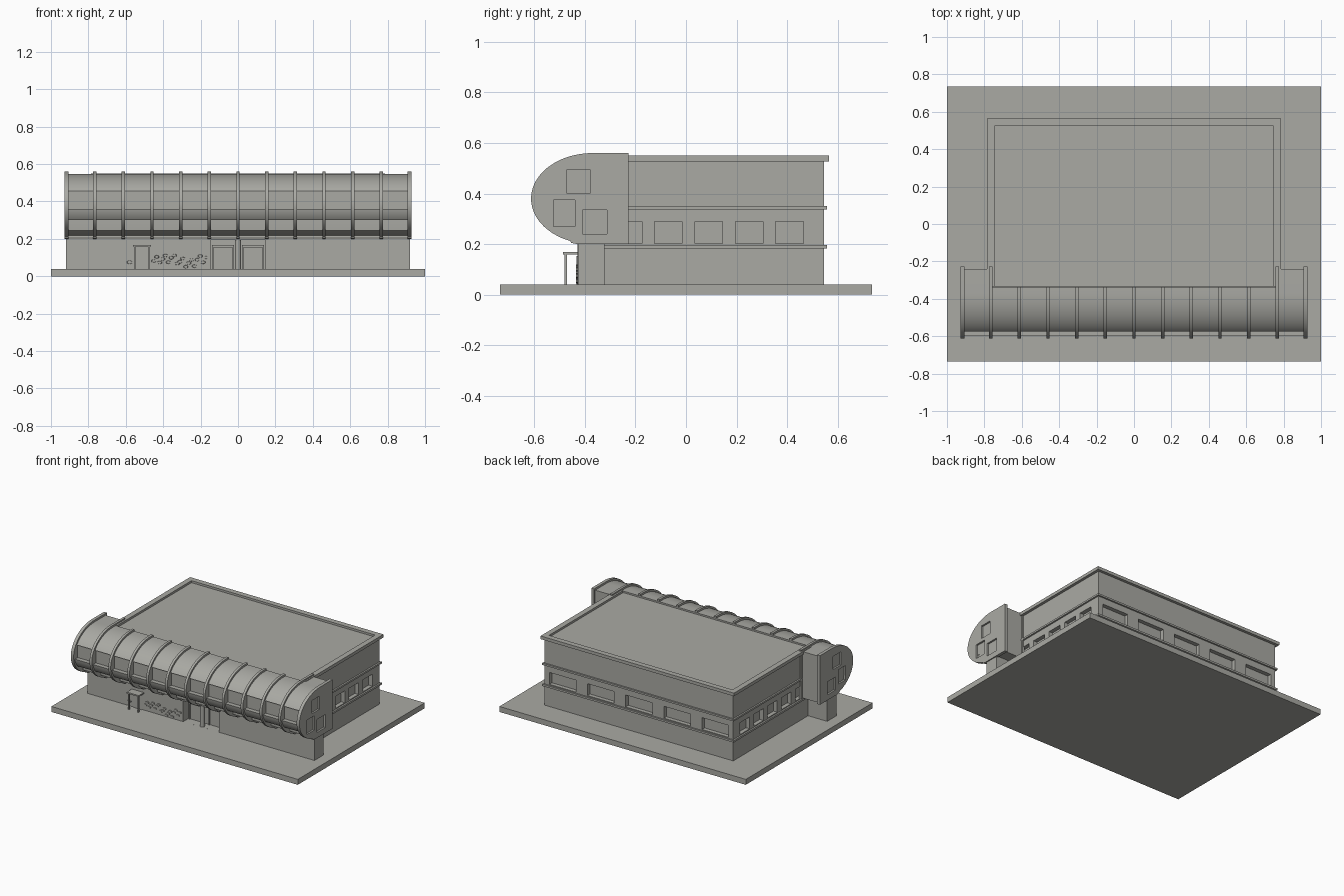
import bpy, bmesh, math, random

if "Cube" in bpy.data.objects:
    bpy.data.objects.remove(bpy.data.objects["Cube"])

random.seed(4)
mat = bpy.data.materials.new("warm_grey")
mat.diffuse_color = (0.40, 0.40, 0.37, 1)
mat.use_nodes = True
mat.node_tree.nodes["Principled BSDF"].inputs["Base Color"].default_value = mat.diffuse_color


def finish(name, bm, smooth=False):
    bmesh.ops.recalc_face_normals(bm, faces=bm.faces)
    me = bpy.data.meshes.new(name)
    bm.to_mesh(me)
    bm.free()
    me.materials.append(mat)
    ob = bpy.data.objects.new(name, me)
    bpy.context.collection.objects.link(ob)
    bpy.ops.object.select_all(action='DESELECT')
    bpy.context.view_layer.objects.active = ob
    ob.select_set(True)
    if smooth:
        bpy.ops.object.shade_smooth_by_angle(angle=math.radians(30))
    return ob


def add_box(bm, x0, x1, y0, y1, z0, z1):
    vs = bmesh.ops.create_cube(bm, size=1)["verts"]
    for v in vs:
        v.co = (x1 if v.co.x > 0 else x0, y1 if v.co.y > 0 else y0, z1 if v.co.z > 0 else z0)


def boxes(name, *dims):
    bm = bmesh.new()
    for d in dims:
        add_box(bm, *d)
    return finish(name, bm)


def add_prism(bm, profile, x0, x1):
    face = bm.faces.new([bm.verts.new((x0, y, z)) for y, z in profile])
    new = bmesh.ops.extrude_face_region(bm, geom=[face])["geom"]
    bmesh.ops.translate(bm, vec=(x1 - x0, 0, 0),
                        verts=[g for g in new if isinstance(g, bmesh.types.BMVert)])


def cut(target, *dims):
    cutter = boxes("cutter", *dims)
    cutter.hide_render = True
    mod = target.modifiers.new("openings", 'BOOLEAN')
    mod.operation = 'DIFFERENCE'
    mod.solver = 'EXACT'
    mod.object = cutter
    bpy.context.view_layer.objects.active = target
    bpy.ops.object.modifier_apply(modifier=mod.name)
    bpy.data.objects.remove(cutter)


# Ground slab
boxes("base_slab", (-1, 1, -0.735, 0.735, 0, 0.04))

# Main hall with window openings on the sides and back
hall = boxes("main_hall", (-0.765, 0.765, -0.335, 0.545, 0.04, 0.535))
openings = []
for k in range(5):
    yc = -0.23 + 0.16 * k
    xc = 0.31 * (k - 2)
    for s in (-1, 1):
        xs = sorted((s * 0.735, s * 0.80))
        openings.append((xs[0], xs[1], yc - 0.055, yc + 0.055, 0.203, 0.29))
    openings.append((xc - 0.108, xc + 0.108, 0.515, 0.60, 0.203, 0.29))
cut(hall, *openings)


# Belt courses and roof parapet, as three-sided bands
def band(name, out, inner, z0, z1, y0):
    xo, yo = 0.765 + out, 0.545 + out
    xi, yi = 0.765 - inner, 0.545 - inner
    boxes(name, (-xo, -xi, y0, yo, z0, z1), (xi, xo, y0, yo, z0, z1), (-xi, xi, yi, yo, z0, z1))


band("lower_belt", 0.012, 0.002, 0.182, 0.196, -0.323)
band("upper_belt", 0.012, 0.002, 0.337, 0.35, -0.323)
band("roof_parapet", 0.02, 0.02, 0.527, 0.55, -0.335)

# Front wing ground floor with entrance alcove
wing = boxes("front_wing", (-0.92, 0.92, -0.428, -0.323, 0.04, 0.205))
cut(wing, (-0.145, 0.145, -0.5, -0.365, 0.0401, 0.193))

# Entrance doors and transom bars in the alcove, with round column
for s in (-1, 1):
    a, b = sorted((s * 0.022, s * 0.138))
    boxes("entrance_frame", (a, b, -0.375, -0.364, 0.155, 0.166),
          (a, a + 0.007, -0.375, -0.364, 0.04, 0.166),
          (b - 0.007, b, -0.375, -0.364, 0.04, 0.166))
bm = bmesh.new()
bmesh.ops.create_cone(bm, cap_ends=True, segments=20, radius1=0.016, radius2=0.016, depth=0.16)
bmesh.ops.translate(bm, vec=(0, -0.413, 0.12), verts=bm.verts)
finish("entrance_column", bm, True)

# Side porch: canopy, two posts and a door frame
boxes("porch", (-0.562, -0.465, -0.487, -0.427, 0.158, 0.168),
      (-0.557, -0.547, -0.481, -0.471, 0.04, 0.158),
      (-0.48, -0.47, -0.481, -0.471, 0.04, 0.158))
boxes("porch_door", (-0.549, -0.478, -0.433, -0.427, 0.04, 0.153))

# Scattered decorative stones on the front wall
bm = bmesh.new()
for i in range(19):
    x = -0.45 + 0.0155 * i
    z = 0.085 + 0.022 * math.sin(i * 2.1) + random.uniform(-0.006, 0.006) + 0.012 * math.sin(i * 0.4)
    vs = bmesh.ops.create_cone(bm, cap_ends=True, segments=6, radius1=0.014, radius2=0.012, depth=0.008)["verts"]
    for v in vs:
        v.co = (x + v.co.x, -0.431 - v.co.z, z + v.co.y * 0.65)
vs = bmesh.ops.create_cone(bm, cap_ends=True, segments=6, radius1=0.016, radius2=0.014, depth=0.008)["verts"]
for v in vs:
    v.co = (-0.58 + v.co.x, -0.431 - v.co.z, 0.075 + v.co.y * 0.65)
finish("wall_stones", bm)

# Barrel gallery: outer rib profile and inner skin profile
CY, CZ = -0.37, 0.38


def arc(a, b, t0, t1, n):
    return [(CY - a * math.sin(t), CZ + b * math.cos(t))
            for t in (t0 + (t1 - t0) * i / n for i in range(n + 1))]


def rib_profile(back):
    pts = arc(0.243, 0.18, 0, math.radians(159), 36)
    return [(back, 0.56)] + pts + [(-0.455, 0.205), (-0.43, 0.2), (back, 0.2)]


def skin_profile(back):
    a, b = 0.23, 0.166
    ang = [math.acos((z - CZ) / b) for z in (0.455, 0.36, 0.30, 0.246, 0.217)]
    pts = [(back, CZ + b)] + arc(a, b, 0, ang[0], 16)
    pts += [(-0.566, 0.455), (-0.566, 0.36)]
    pts += arc(a, b, ang[1], ang[2], 6)
    pts += [(-0.506, 0.30), (-0.506, 0.248)]
    pts += arc(a, b, ang[3], ang[4], 4)
    return pts + [(-0.43, 0.205), (back, 0.205)]


for name, x0, x1, back in (("left_gallery", -0.915, -0.767, -0.24),
                           ("middle_gallery", -0.767, 0.767, -0.336),
                           ("right_gallery", 0.767, 0.915, -0.24)):
    bm = bmesh.new()
    add_prism(bm, skin_profile(back), x0, x1)
    finish(name, bm, True)

# Regular ribs along the gallery
for i in range(1, 12):
    x = -0.92 + 0.1533 * i
    bm = bmesh.new()
    add_prism(bm, rib_profile(-0.228 if i in (1, 11) else -0.338), x - 0.009, x + 0.009)
    finish("gallery_rib", bm, True)

# End walls with three stepped square windows each
for s in (-1, 1):
    bm = bmesh.new()
    add_prism(bm, rib_profile(-0.228), s * 0.905, s * 0.928)
    end = finish("gallery_end", bm)
    a, b = sorted((s * 0.911, s * 0.95))
    cut(end, (a, b, -0.47, -0.38, 0.40, 0.496),
        (a, b, -0.524, -0.44, 0.27, 0.375),
        (a, b, -0.41, -0.313, 0.24, 0.335))
    bpy.ops.object.select_all(action='DESELECT')
    end.select_set(True)
    bpy.context.view_layer.objects.active = end
    bpy.ops.object.shade_smooth_by_angle(angle=math.radians(30))
